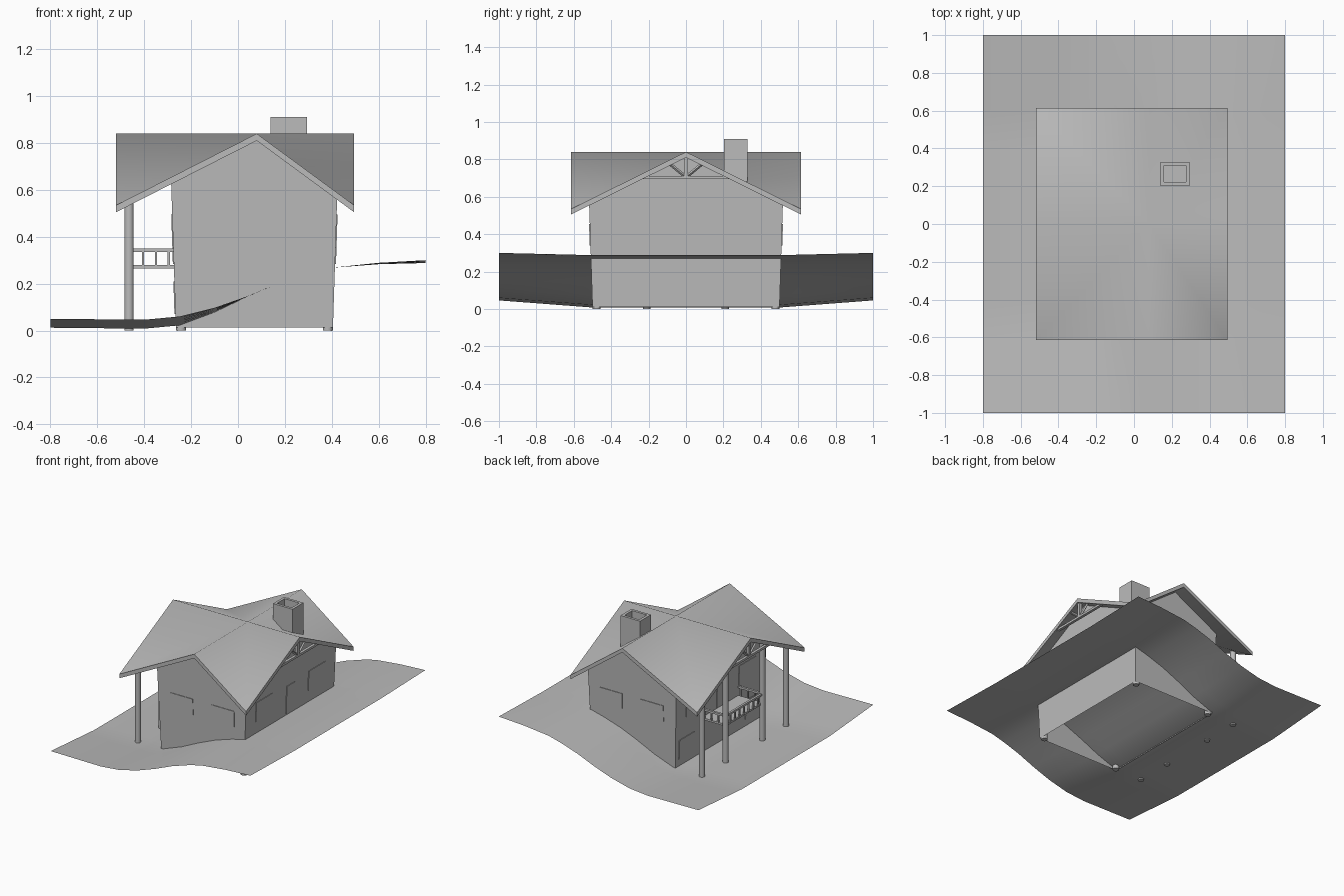
import bpy, bmesh, math
from mathutils import Vector

cube = bpy.data.objects.get("Cube")
if cube:
    bpy.data.objects.remove(cube, do_unlink=True)

grey = bpy.data.materials.new("plain_grey")
grey.use_nodes = True
grey.diffuse_color = (0.5, 0.5, 0.5, 1)
grey.node_tree.nodes["Principled BSDF"].inputs["Base Color"].default_value = (0.5, 0.5, 0.5, 1)

RIDGE_X, APEX, EAVE = 0.08, 0.84, 0.535
X0, X1, Y1 = -0.52, 0.495, 0.615
LEAN = 0.032
WX0, WX1, WY = -0.265, 0.405, 0.5


def finish(name, bm, smooth=None):
    bmesh.ops.recalc_face_normals(bm, faces=bm.faces)
    mesh = bpy.data.meshes.new(name)
    bm.to_mesh(mesh)
    bm.free()
    mesh.materials.append(grey)
    ob = bpy.data.objects.new(name, mesh)
    bpy.context.collection.objects.link(ob)
    if smooth:
        bpy.ops.object.select_all(action='DESELECT')
        ob.select_set(True)
        bpy.context.view_layer.objects.active = ob
        bpy.ops.object.shade_smooth_by_angle(angle=math.radians(smooth))
    return ob


def box(name, lo, hi):
    bm = bmesh.new()
    bmesh.ops.create_cube(bm, size=1)
    for v in bm.verts:
        v.co = Vector([(a + b) / 2 + c * (b - a) for a, b, c in zip(lo, hi, v.co)])
    return finish(name, bm)


def rod(name, a, b, radius, sides=12, turn=0):
    a, b = Vector(a), Vector(b)
    bm = bmesh.new()
    bmesh.ops.create_cone(bm, cap_ends=True, segments=sides, radius1=radius,
                          radius2=radius, depth=(b - a).length)
    ob = finish(name, bm, 40)
    ob.location = (a + b) / 2
    ob.rotation_euler = (b - a).to_track_quat('Z', 'Y').to_euler()
    return ob


def roof_height(x, y):
    run = RIDGE_X - X0 if x < RIDGE_X else X1 - RIDGE_X
    drop = min(abs(x - RIDGE_X) / run, abs(y) / Y1)
    return APEX - (APEX - EAVE) * drop


# Sloping ground sheet
SLOPE = [(-0.8, 0.012), (-0.4, 0.008), (-0.25, 0.022), (-0.1, 0.078), (0.04, 0.145),
         (0.17, 0.2), (0.3, 0.242), (0.4, 0.268), (0.6, 0.283), (0.8, 0.288)]


def ground_height(x, y):
    z = SLOPE[-1][1]
    for (xa, za), (xb, zb) in zip(SLOPE, SLOPE[1:]):
        if x <= xb:
            z = za + (zb - za) * (x - xa) / (xb - xa)
            break
    rise = max(0, (abs(y) - 0.5) / 0.5)
    amount = 0.038 if x < -0.25 else 0.038 * max(0, 1 - (x + 0.25) / 0.3)
    amount += 0.012 * max(0, (x - 0.4) / 0.4)
    return z + amount * rise


bm = bmesh.new()
rows = []
for j in range(21):
    y = -1 + j / 10
    rows.append([bm.verts.new((x, y, ground_height(x, y))) for x, _ in SLOPE])
for r, s in zip(rows, rows[1:]):
    for i in range(len(SLOPE) - 1):
        bm.faces.new((r[i], r[i + 1], s[i + 1], s[i]))
for f in bm.faces:
    f.normal_update()
ground = finish("ground", bm, 60)
if ground.data.polygons[0].normal.z < 0:
    ground.data.flip_normals()

# Leaning walls, cut along the underside of the roof
corners = [(WX0, -WY), (WX1, -WY), (WX1, WY), (WX0, WY)]
bm = bmesh.new()
lower, upper = [], []
for k, (ax, ay) in enumerate(corners):
    bx, by = corners[(k + 1) % 4]
    steps = sorted([i / 24 for i in range(24)] +
                   ([(RIDGE_X - ax) / (bx - ax)] if ax != bx else []))
    for t in steps:
        x, y = ax + (bx - ax) * t, ay + (by - ay) * t
        dx = LEAN * (2 * (x - WX0) / (WX1 - WX0) - 1)
        dy = LEAN * y / WY
        top = roof_height(x + dx * 0.6, y + dy * 0.6) - 0.022
        lower.append(bm.verts.new((x, y, 0.012)))
        upper.append(bm.verts.new((x + dx * top, y + dy * top, top)))
n = len(lower)
for i in range(n):
    j = (i + 1) % n
    bm.faces.new((lower[i], lower[j], upper[j], upper[i]))
finish("walls", bm)

# Corner logs inside the walls
for x, sx in ((WX0 + 0.022, -1), (WX1 - 0.022, 1)):
    for sy in (-1, 1):
        y = sy * (WY - 0.022)
        rod("corner_post", (x, y, 0), (x + sx * LEAN * 0.55, y + sy * LEAN * 0.55, 0.55), 0.022)

# Cross-gabled roof: eight triangles around the crossing, with a fascia
rim_xy = [(X0, -Y1), (RIDGE_X, -Y1), (X1, -Y1), (X1, 0),
          (X1, Y1), (RIDGE_X, Y1), (X0, Y1), (X0, 0)]
bm = bmesh.new()
layers = []
for down in (0, 0.03):
    hub = bm.verts.new((RIDGE_X, 0, APEX - down))
    rim = [bm.verts.new((x, y, roof_height(x, y) - down)) for x, y in rim_xy]
    for i in range(8):
        bm.faces.new((hub, rim[i], rim[(i + 1) % 8]))
    layers.append(rim)
for i in range(8):
    j = (i + 1) % 8
    bm.faces.new((layers[0][i], layers[0][j], layers[1][j], layers[1][i]))
finish("roof", bm, 70)

# Chimney with a sunken flue
bm = bmesh.new()
bmesh.ops.create_cube(bm, size=1)
for v in bm.verts:
    v.co = Vector((0.217 + v.co.x * 0.156, 0.265 + v.co.y * 0.125, 0.73 + v.co.z * 0.36))
top = max(bm.faces, key=lambda f: f.calc_center_median().z)
bmesh.ops.inset_region(bm, faces=[top], thickness=0.027)
flue = bmesh.ops.extrude_face_region(bm, geom=[top])
bmesh.ops.translate(bm, vec=(0, 0, -0.06),
                    verts=[g for g in flue["geom"] if isinstance(g, bmesh.types.BMVert)])
bmesh.ops.delete(bm, geom=[top], context='FACES_ONLY')
finish("chimney", bm)

# Open trusses under the two side gables
for x in (X1 - 0.02, X0 + 0.02):
    box("truss_beam", (x - 0.01, -0.235, 0.694), (x + 0.01, 0.235, 0.71))
    box("truss_king_post", (x - 0.01, -0.01, 0.7), (x + 0.01, 0.01, 0.815))
    for s in (-1, 1):
        rod("truss_brace", (x, 0, 0.705), (x, s * 0.085, 0.775), 0.009, 4)

# Porch posts
PX = -0.465
for y in (-0.48, -0.21, 0.21, 0.48):
    rod("porch_post", (PX, y, 0), (PX, y, roof_height(PX, y) - 0.015), 0.02, 16)

# Balcony with railing on three sides
box("balcony_floor", (PX, -0.21, 0.265), (-0.265, 0.21, 0.279))
box("balcony_long_rail", (PX - 0.008, -0.21, 0.335), (PX + 0.008, 0.21, 0.349))
for i in range(1, 8):
    y = -0.21 + 0.42 * i / 8
    box("baluster", (PX - 0.005, y - 0.005, 0.275), (PX + 0.005, y + 0.005, 0.34))
for s in (-0.21, 0.21):
    box("balcony_side_rail", (PX, s - 0.008, 0.335), (-0.27, s + 0.008, 0.349))
    for x in (-0.405, -0.35, -0.295):
        box("baluster", (x - 0.005, s - 0.005, 0.275), (x + 0.005, s + 0.005, 0.34))


# Window and door plates that follow the lean of each wall
def plate(name, side, a, b, z0, z1):
    bm = bmesh.new()
    bmesh.ops.create_cube(bm, size=1)
    for v in bm.verts:
        along = a if v.co.x < 0 else b
        z = z0 if v.co.z < 0 else z1
        out = LEAN * z + v.co.y * 0.008
        v.co = {"front": (along, -WY - out, z), "back": (along, WY + out, z),
                "left": (WX1 + out, along, z), "right": (WX0 - out, along, z)}[side]
    finish(name, bm)


for side in ("front", "back"):
    plate("window", side, -0.18, 0.0, 0.34, 0.455)
    plate("window", side, 0.15, 0.33, 0.34, 0.455)
for side in ("left", "right"):
    plate("door", side, -0.045, 0.045, 0.283, 0.48)
    for s in (-1, 1):
        plate("window", side, s * 0.3 - 0.095, s * 0.3 + 0.095, 0.355, 0.495)
for s in (-1, 1):
    plate("lower_window", "right", s * 0.38 - 0.085, s * 0.38 + 0.085, 0.07, 0.21)
